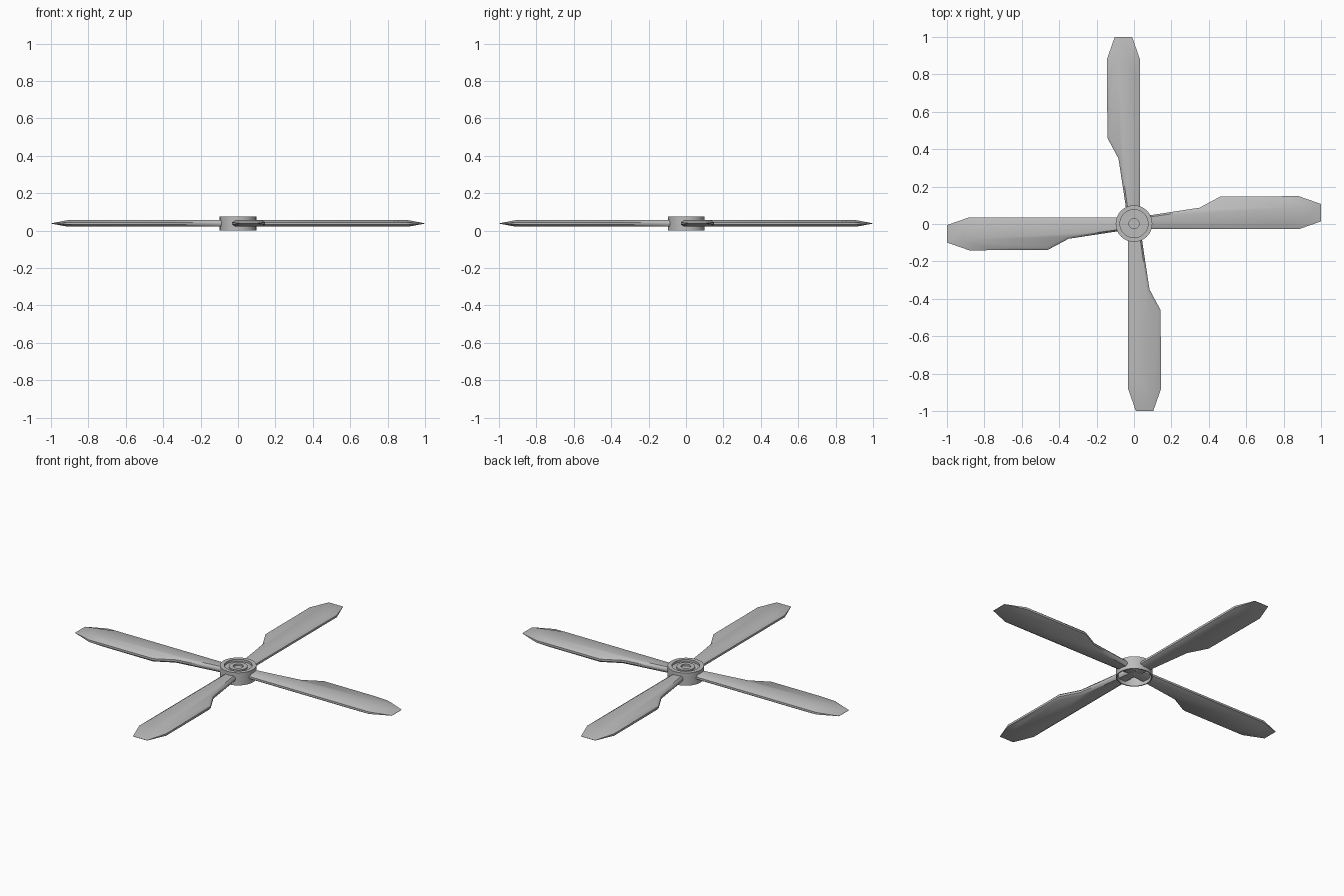
import bpy, bmesh, math
from mathutils import Matrix

cube = bpy.data.objects.get("Cube")
if cube:
    bpy.data.objects.remove(cube, do_unlink=True)

grey = bpy.data.materials.new("rotor grey")
grey.use_nodes = True
COLOUR = (0.5, 0.5, 0.5, 1)
grey.diffuse_color = COLOUR
grey.node_tree.nodes["Principled BSDF"].inputs["Base Color"].default_value = COLOUR

MID = 0.038     # height of the blade centre plane
HALF = 0.0175   # half of the blade thickness
RIM = 0.006     # half of the blunt edge height


def finish(bm, name, angle):
    bmesh.ops.recalc_face_normals(bm, faces=bm.faces[:])
    mesh = bpy.data.meshes.new(name)
    bm.to_mesh(mesh)
    bm.free()
    mesh.materials.append(grey)
    obj = bpy.data.objects.new(name, mesh)
    bpy.context.collection.objects.link(obj)
    bpy.ops.object.select_all(action='DESELECT')
    obj.select_set(True)
    bpy.context.view_layer.objects.active = obj
    bpy.ops.object.shade_smooth_by_angle(angle=math.radians(angle))
    return obj


# Blade planform: outer edge and the matching edge of the flat faces
OUTER = [(0, -.032), (.88, -.032), (1, .01), (1, .103),
         (.88, .145), (.46, .142), (.35, .083), (.1, .045), (0, .035)]
INNER = [(0, -.014), (.8, -.014), (.91, .018), (.91, .09),
         (.8, .13), (.47, .13), (.36, .072), (.1, .036), (0, .026)]


def blade(name, turn, shift):
    bm = bmesh.new()
    rings = []
    for outline, h in ((INNER, HALF), (OUTER, RIM), (OUTER, -RIM), (INNER, -HALF)):
        ring = []
        for x, y in outline:
            dz = h * 0.1 if x == 1 else h   # the tip closes to a thin edge
            ring.append(bm.verts.new((x, y, MID + dz)))
        rings.append(ring)
    n = len(OUTER)
    for a, b in zip(rings, rings[1:]):
        for i in range(n):
            j = (i + 1) % n
            bm.faces.new((a[i], a[j], b[j], b[i]))
    bm.faces.new(rings[0])
    bm.faces.new(rings[-1])
    bm.transform(Matrix.Translation((0, shift, 0)) @ Matrix.Rotation(math.radians(turn), 4, 'Z'))
    finish(bm, name, 40)


for name, turn, shift in (("left_blade", 0, .004), ("back_blade", 90, 0),
                          ("right_blade", 180, .004), ("front_blade", 270, 0)):
    blade(name, turn, shift)

# Hub: a cap open below, with stepped rings on top
PROFILE = [(0, .06), (.027, .06), (.027, .07), (.05, .07), (.05, .062),
           (.075, .062), (.075, .075), (.098, .075), (.098, 0), (.092, 0),
           (.092, .056), (0, .056)]
bm = bmesh.new()
verts = [bm.verts.new((r, 0, z)) for r, z in PROFILE]
edges = [bm.edges.new(pair) for pair in zip(verts, verts[1:])]
bmesh.ops.spin(bm, geom=verts + edges, cent=(0, 0, 0), axis=(0, 0, 1),
               angle=math.tau, steps=32, use_duplicate=False)
bmesh.ops.remove_doubles(bm, verts=bm.verts[:], dist=0.0001)
bm.transform(Matrix.Translation((0, .002, 0)))
finish(bm, "hub", 35)
